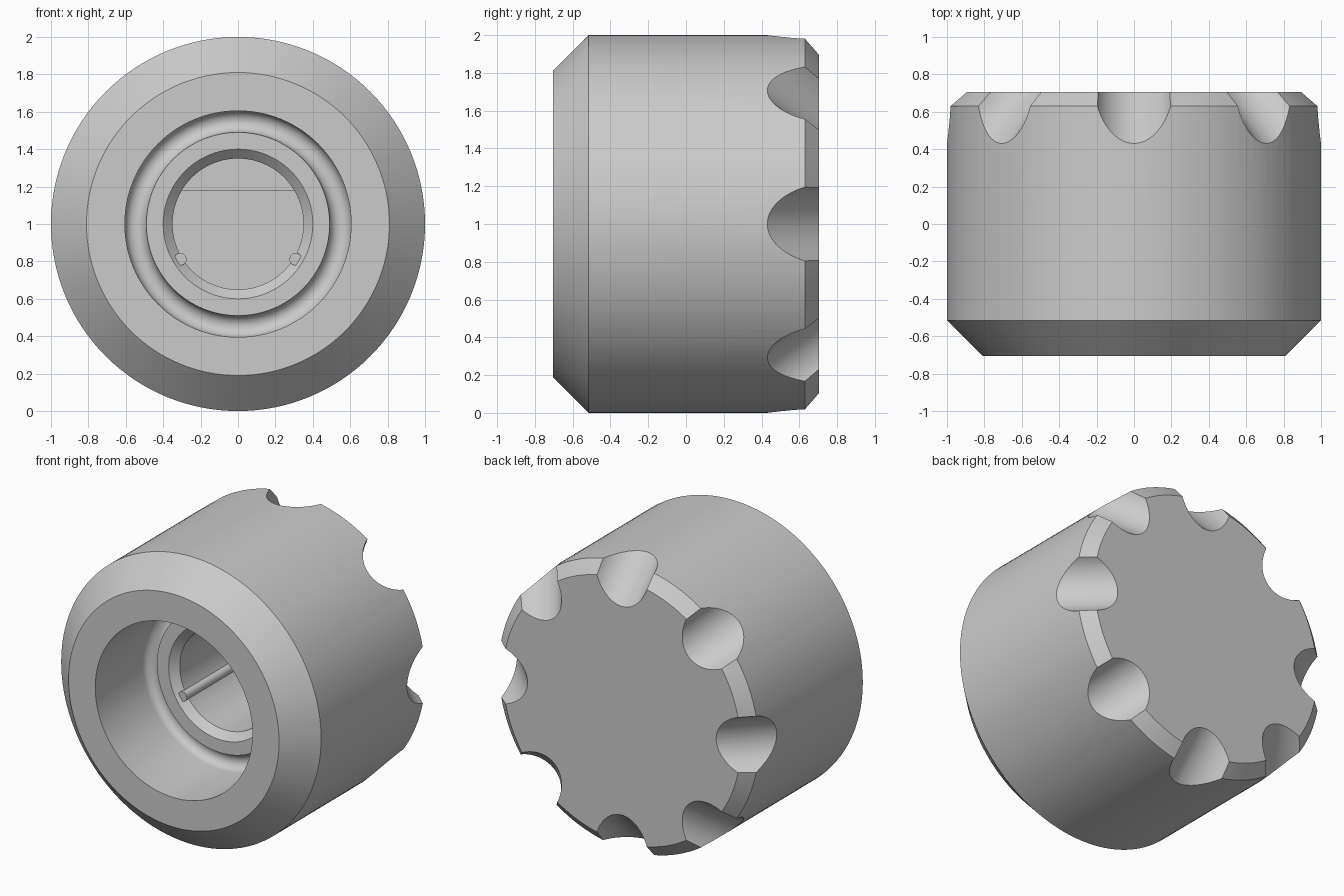
import bpy, bmesh, math
from mathutils import Matrix, Vector

cube = bpy.data.objects.get("Cube")
if cube:
    bpy.data.objects.remove(cube)

AXIS = Vector((0, 0, 1))          # the turning axis runs along y at z = 1

grey = bpy.data.materials.new("grey_plastic")
grey.use_nodes = True
colour = (0.6, 0.6, 0.6, 1)
grey.diffuse_color = colour
grey.node_tree.nodes["Principled BSDF"].inputs["Base Color"].default_value = colour


def finish(name, bm):
    bmesh.ops.recalc_face_normals(bm, faces=bm.faces)
    mesh = bpy.data.meshes.new(name)
    bm.to_mesh(mesh)
    bm.free()
    mesh.materials.append(grey)
    obj = bpy.data.objects.new(name, mesh)
    bpy.context.collection.objects.link(obj)
    return obj


def smooth(obj):
    bpy.ops.object.select_all(action='DESELECT')
    obj.select_set(True)
    bpy.context.view_layer.objects.active = obj
    bpy.ops.object.shade_smooth_by_angle(angle=math.radians(25))


def lathe(name, profile, steps=128):
    bm = bmesh.new()
    verts = [bm.verts.new((r, y, 1)) for r, y in profile]
    edges = [bm.edges.new(pair) for pair in zip(verts, verts[1:])]
    bmesh.ops.spin(bm, geom=verts + edges, cent=AXIS, axis=(0, 1, 0),
                   angle=math.tau, steps=steps, use_duplicate=False)
    bmesh.ops.remove_doubles(bm, verts=bm.verts, dist=1e-4)
    return finish(name, bm)


# Knob body: outer shell, bore with round groove, and blind shaft hole
FLOOR, SEAT, GROOVE = 0.4, -0.19, 0.0575
groove = [(0.5475 + GROOVE * math.cos(a), SEAT + GROOVE * math.sin(a))
          for a in (math.pi * i / 12 for i in range(13))]
profile = [(0, 0.705), (0.915, 0.705), (1, 0.63), (1, -0.515), (0.81, -0.705),
           (0.605, -0.705)] + groove + [(0.4, SEAT), (0.35, SEAT + 0.05),
                                        (0.35, FLOOR), (0, FLOOR)]
body = lathe("knob_body", profile)

# Eight slanted finger scallops around the back rim
bm = bmesh.new()
slant = Matrix.Rotation(math.radians(45), 4, 'X')
centre = Matrix.Translation((0, 0.7215, 1.0115))
for i in range(8):
    turn = Matrix.Translation(AXIS) @ Matrix.Rotation(i * math.tau / 8, 4, 'Y')
    place = turn @ Matrix.Translation(-AXIS) @ Matrix.Translation(AXIS) @ centre @ slant
    bmesh.ops.create_cone(bm, cap_ends=True, segments=64, radius1=0.214,
                          radius2=0.214, depth=1.1, matrix=place)
cutter = finish("scallop_cutter", bm)
cutter.hide_render = True

cut = body.modifiers.new("scallops", 'BOOLEAN')
cut.operation, cut.solver, cut.object = 'DIFFERENCE', 'EXACT', cutter
cut.use_self = True
bpy.context.view_layer.objects.active = body
bpy.ops.object.modifier_apply(modifier=cut.name)
bpy.data.objects.remove(cutter)
smooth(body)

# Flat that makes the deep part of the shaft hole D-shaped
bm = bmesh.new()
half = math.acos(0.18 / 0.352)
ring = [bm.verts.new((0.352 * math.sin(a), 0.1, 1 + 0.352 * math.cos(a)))
        for a in (half * (i / 12 - 1) for i in range(25))]
face = bm.faces.new(ring)
side = bmesh.ops.extrude_face_region(bm, geom=[face], use_keep_orig=True)["geom"]
bmesh.ops.translate(bm, vec=(0, FLOOR - 0.1, 0),
                    verts=[v for v in side if isinstance(v, bmesh.types.BMVert)])
smooth(finish("shaft_flat", bm))

# Two thin grip ribs along the lower hole wall
for name, sign in (("left_rib", 1), ("right_rib", -1)):
    bm = bmesh.new()
    length = FLOOR - SEAT - 0.02
    place = (Matrix.Translation((sign * 0.308, SEAT + 0.02 + length / 2, 0.812))
             @ Matrix.Rotation(math.pi / 2, 4, 'X'))
    bmesh.ops.create_cone(bm, cap_ends=True, segments=24, radius1=0.033,
                          radius2=0.033, depth=length, matrix=place)
    smooth(finish(name, bm))
